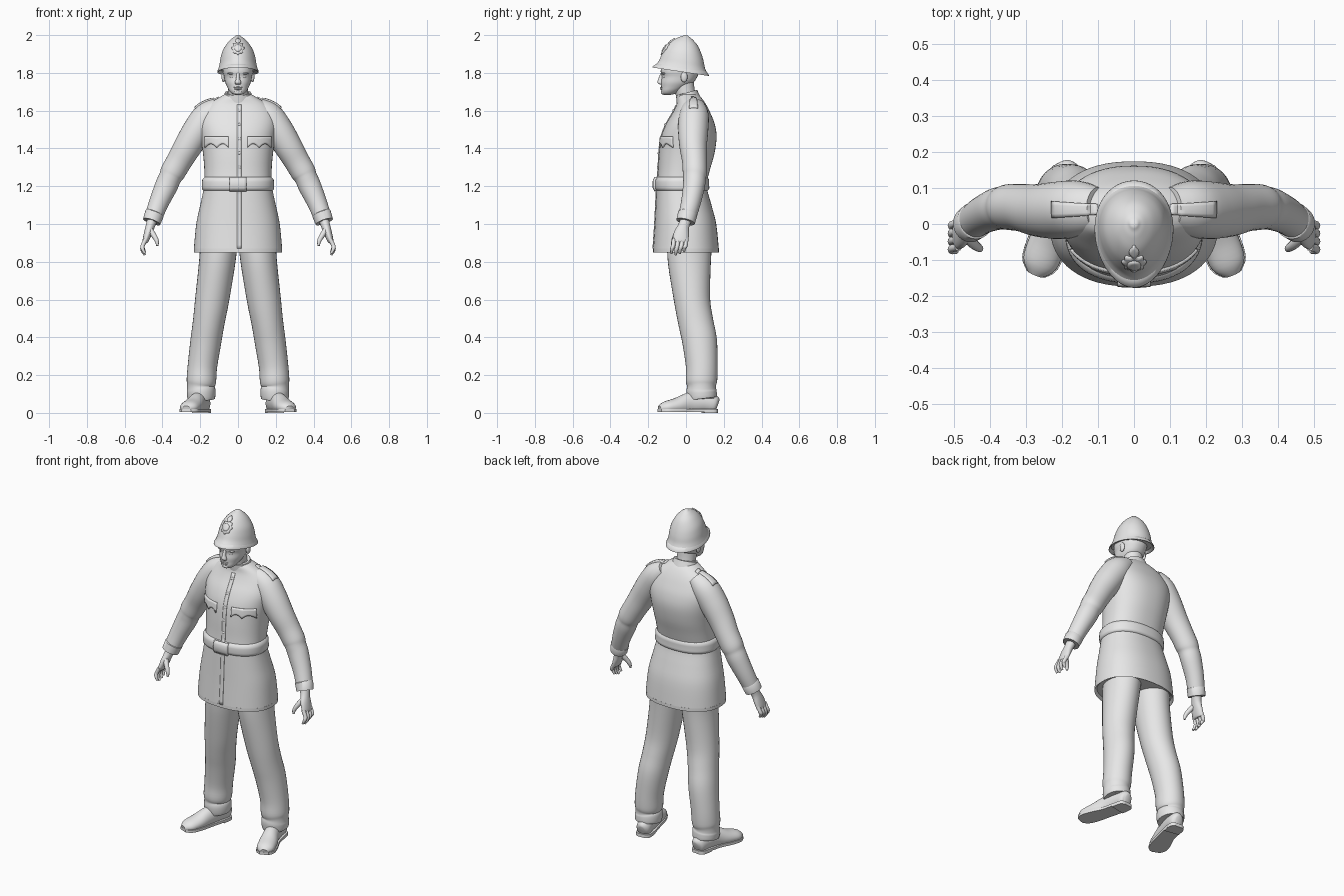
import bpy
import bmesh
import math
from mathutils import Vector
from mathutils.bvhtree import BVHTree

if "Cube" in bpy.data.objects:
    bpy.data.objects.remove(bpy.data.objects["Cube"])

# One plain grey for the whole figure
grey = bpy.data.materials.new("plain grey")
grey.use_nodes = True
grey.diffuse_color = (.8, .8, .8, 1)
grey.node_tree.nodes["Principled BSDF"].inputs["Base Color"].default_value = (.8, .8, .8, 1)

UP = Vector((0, 0, 1))
BACK = Vector((0, 1, 0))
surfaces = []          # cloth surfaces that trims are laid on


def finish(name, bm, angle=50, surface=False):
    """Turn a bmesh into a smooth-shaded object."""
    bmesh.ops.recalc_face_normals(bm, faces=bm.faces[:])
    if surface:
        surfaces.append(BVHTree.FromBMesh(bm))
    mesh = bpy.data.meshes.new(name)
    bm.to_mesh(mesh)
    bm.free()
    mesh.materials.append(grey)
    obj = bpy.data.objects.new(name, mesh)
    bpy.context.collection.objects.link(obj)
    bpy.ops.object.select_all(action='DESELECT')
    obj.select_set(True)
    bpy.context.view_layer.objects.active = obj
    bpy.ops.object.shade_smooth_by_angle(angle=math.radians(angle))
    return obj


def spline(rings, steps):
    """Smoothly interpolate the rings of a loft."""
    out = []
    last = len(rings) - 1
    for i in range(last):
        a, b, c, d = (rings[max(0, min(last, i + k))] for k in (-1, 0, 1, 2))
        for s in range(steps):
            t = s / steps
            out.append([q + t / 2 * (r - p + t * (2*p - 5*q + 4*r - w + t * (3*(q - r) + w - p)))
                        for p, q, r, w in zip(a, b, c, d)])
    out.append(list(rings[last]))
    return out


def loft(name, rings, side=1, ref=BACK, flat=False, power=2, steps=4, sides=32,
         shear=0, egg=0, clamp=None, surface=False, angle=50):
    """Skin rings of (x, y, z, half width, half depth); side=-1 mirrors."""
    rings = spline(rings, steps)
    centres = [Vector(r[:3]) for r in rings]
    bm = bmesh.new()
    loops = []
    for i, r in enumerate(rings):
        tangent = centres[min(i + 1, len(rings) - 1)] - centres[max(i - 1, 0)]
        tangent = UP if flat else tangent.normalized()
        u = ref.cross(tangent).normalized()
        v = tangent.cross(u)
        loop = []
        for k in range(sides):
            ang = math.tau * k / sides
            c, s = (math.copysign(abs(f) ** (2 / power), f) for f in (math.cos(ang), math.sin(ang)))
            p = centres[i] + u * (r[3] * c * (1 + egg * s)) + v * (r[4] * s)
            p.z += shear * (p.y - r[1])
            if clamp:
                p.z = min(max(p.z, clamp[0]), clamp[1])
            loop.append(bm.verts.new((p.x * side, p.y, p.z)))
        loops.append(loop)
    for low, high in zip(loops, loops[1:]):
        for k in range(sides):
            j = (k + 1) % sides
            bm.faces.new((low[k], low[j], high[j], high[k]))
    bm.faces.new(loops[0])
    bm.faces.new(loops[-1])
    return finish(name, bm, angle, surface)


def project(point, direction):
    """Nearest cloth surface point along a direction."""
    hits = [t.ray_cast(point, direction) for t in surfaces]
    hits = [h for h in hits if h[0] is not None]
    return min(hits, key=lambda h: h[3])[0] if hits else point


def plate(name, shape, direction, columns, rows, thickness=.012):
    """Lay a thin trim piece on the cloth; shape(u, v) gives the ray start."""
    bm = bmesh.new()
    grid = [[bm.verts.new(project(Vector(shape(i / columns, j / rows)), direction))
             for j in range(rows + 1)] for i in range(columns + 1)]
    for a, b in zip(grid, grid[1:]):
        for j in range(rows):
            bm.faces.new((a[j], b[j], b[j + 1], a[j + 1]))
    bmesh.ops.remove_doubles(bm, verts=bm.verts[:], dist=.0002)
    obj = finish(name, bm, 35)
    solid = obj.modifiers.new("thickness", 'SOLIDIFY')
    solid.thickness = thickness
    solid.offset = 0
    return obj


def blob(name, centre, size):
    """Small ellipsoid."""
    bm = bmesh.new()
    bmesh.ops.create_uvsphere(bm, u_segments=16, v_segments=10, radius=1)
    for v in bm.verts:
        v.co = Vector(centre) + Vector(a * b for a, b in zip(v.co, size))
    return finish(name, bm)


def upright(profile):
    """Rings from (height, half width, front, back)."""
    return [(0, (f + b) / 2, z, w, (b - f) / 2) for z, w, f, b in profile]


# Tunic body, with the hem turned inwards
loft("tunic_hem", upright([(.94, .2, -.14, .14), (.86, .222, -.163, .163),
                           (.85, .234, -.174, .174), (.87, .234, -.174, .174)]),
     flat=True, power=2.3, steps=1, sides=64)
loft("tunic", upright([(.865, .234, -.174, .174), (1, .221, -.165, .16), (1.1, .2, -.16, .135),
                       (1.2, .18, -.155, .11), (1.28, .178, -.148, .125), (1.37, .185, -.143, .15),
                       (1.46, .198, -.132, .162), (1.53, .205, -.105, .152), (1.59, .19, -.07, .128),
                       (1.635, .155, -.05, .105), (1.67, .1, -.045, .08), (1.69, .065, -.035, .055)]),
     flat=True, power=2.3, sides=64, surface=True)
loft("belt", upright([(1.175, .18, -.15, .11), (1.185, .191, -.163, .123), (1.21, .191, -.165, .122),
                      (1.235, .189, -.163, .122), (1.25, .175, -.148, .11)]),
     flat=True, power=2.3, steps=2, sides=64, surface=True)

# Collar and neck
loft("collar", [(0, .022, 1.625, .088, .07), (0, .003, 1.695, .07, .058),
                (0, .002, 1.697, .06, .049), (0, .005, 1.68, .056, .045)], steps=1)
loft("neck", [(0, .015, 1.62, .056, .05), (0, -.005, 1.7, .054, .052), (0, -.02, 1.78, .056, .06)])

# Head and face
loft("head", upright([(1.684, .015, -.118, -.08), (1.69, .032, -.127, -.055), (1.705, .046, -.131, -.03),
                      (1.725, .057, -.131, .005), (1.75, .068, -.132, .04), (1.78, .074, -.128, .06),
                      (1.81, .08, -.134, .07), (1.86, .078, -.125, .07)]), flat=True, power=2.2)
loft("nose", [(0, -.124, 1.8, .009, .01), (0, -.134, 1.77, .01, .012),
              (0, -.136, 1.748, .017, .015), (0, -.13, 1.738, .012, .008)], flat=True, sides=16)
blob("upper_lip", (0, -.129, 1.723), (.024, .008, .004))
blob("lower_lip", (0, -.128, 1.715), (.02, .009, .005))
blob("chin", (0, -.121, 1.697), (.022, .012, .012))

# Helmet, tipped down at the back
loft("helmet_brim", [(0, -.028, 1.84, .085, .11), (0, -.028, 1.807, .103, .143),
                     (0, -.028, 1.806, .109, .149), (0, -.028, 1.813, .108, .148),
                     (0, -.024, 1.83, .1, .13)], flat=True, steps=1, sides=48, shear=-.15, egg=.1)
loft("helmet", [(0, -.026, 1.82, .104, .137), (0, -.022, 1.845, .098, .122), (0, -.018, 1.88, .092, .111),
                (0, -.014, 1.92, .08, .094), (0, -.008, 1.958, .056, .068), (0, -.003, 1.982, .032, .038),
                (0, 0, 1.992, .018, .02), (0, 0, 1.998, .01, .01), (0, 0, 2, .002, .002)],
     flat=True, sides=48, shear=-.15, egg=.1, surface=True)


def disc(z, radius, points=0):
    """Polar outline in front of the figure, optionally star edged."""
    def shape(u, v):
        ang = math.tau * u
        r = radius * v * (1 + .1 * math.cos(points * ang))
        return r * math.sin(ang), -1, z + r * math.cos(ang)
    return shape


plate("helmet_badge", disc(1.928, .03, 8), BACK, 48, 3)
plate("badge_centre", disc(1.928, .016), BACK, 24, 2, .02)
plate("badge_crown", disc(1.966, .012, 4), BACK, 24, 2, .014)

# Front closing, buttons and buckle
plate("front_placket", lambda u, v: (.022 * u - .004, -1, .87 + .76 * v), BACK, 2, 40, .008)
plate("belt_buckle", lambda u, v: (.09 * u - .045, -1, 1.178 + .066 * v), BACK, 6, 4, .024)
for i in range(5):
    spot = project(Vector((.007, -1, 1.3 + .075 * i)), BACK)
    blob(f"button_{i + 1}", spot, (.009, .008, .009))

for side, label in ((1, "left"), (-1, "right")):
    # Sleeve and cuff
    loft(f"{label}_sleeve", [(.1, .042, 1.625, .05, .06), (.155, .042, 1.575, .078, .078),
                             (.21, .038, 1.5, .08, .08), (.265, .038, 1.412, .074, .073),
                             (.31, .045, 1.335, .068, .066), (.345, .047, 1.275, .066, .064),
                             (.36, .045, 1.245, .06, .06), (.38, .042, 1.2, .06, .058),
                             (.42, .025, 1.11, .052, .052), (.452, .002, 1.025, .046, .047)],
         side, surface=True)
    loft(f"{label}_cuff", [(.44, .01, 1.06, .046, .047), (.442, .009, 1.055, .051, .052),
                           (.457, -.002, 1.012, .048, .05), (.456, -.001, 1.015, .038, .04)],
         side, steps=1)

    # Hand with four fingers and a thumb
    loft(f"{label}_palm", [(.452, .003, 1.03, .028, .03), (.464, -.012, .99, .024, .03),
                           (.477, -.024, .95, .021, .04), (.49, -.03, .91, .016, .042),
                           (.492, -.031, .9, .01, .036)], side, sides=20)
    for n, name in enumerate(("index", "middle", "ring", "little")):
        y = .022 * n - .064
        short = .008 * abs(n - 1)
        loft(f"{label}_{name}_finger", [(.488, y, .92, .011, .011), (.505, y - .004, .885, .011, .011),
                                        (.505, y - .01, .86 + short, .01, .01),
                                        (.493, y - .013, .836 + short, .006, .006)], side, sides=12)
    loft(f"{label}_thumb", [(.47, -.03, .975, .015, .018), (.446, -.055, .94, .014, .014),
                            (.43, -.067, .91, .011, .011), (.427, -.072, .885, .006, .006)], side, sides=12)

    # Trouser leg, breaking over the shoe
    loft(f"{label}_trouser_leg", [(.1, .02, .92, .1, .12), (.11, .018, .8, .096, .114),
                                  (.137, .032, .6, .09, .096), (.155, .052, .48, .084, .093),
                                  (.17, .072, .38, .082, .092), (.188, .083, .25, .078, .084),
                                  (.194, .082, .17, .078, .083), (.197, .082, .14, .072, .076),
                                  (.195, .082, .115, .076, .08), (.195, .086, .075, .072, .077),
                                  (.195, .086, .08, .055, .06)], side)

    # Shoe turned slightly outwards, with sole and heel
    shoe = [(.184, .167, .04, .018, .03), (.186, .15, .045, .04, .05), (.197, .09, .055, .044, .055),
            (.215, .02, .05, .044, .058), (.24, -.05, .036, .052, .043), (.262, -.11, .028, .048, .032),
            (.274, -.14, .022, .022, .016)]
    sole = [(x, y, .015, w + .004, .05) for x, y, z, w, h in shoe]
    loft(f"{label}_shoe", shoe, side, ref=UP, clamp=(.014, 1))
    loft(f"{label}_sole", sole, side, ref=UP, power=3, clamp=(.005, .02), angle=30)
    loft(f"{label}_heel", sole[:3], side, ref=UP, power=3, clamp=(0, .018), angle=30)

    # Scalloped pocket flap and shoulder strap
    plate(f"{label}_pocket_flap",
          lambda u, v: (side * (.05 + .122 * u), -1,
                        1.462 - (1 - v) * (.058 - .02 * abs(math.sin(math.tau * u)))),
          BACK, 24, 4, .016)
    plate(f"{label}_shoulder_strap",
          lambda u, v: (side * (.1 + .125 * u), .04 + (v - .5) * (.028 + .016 * u), 1.8),
          -UP, 12, 4, .014)

    # Ear, eye and brow
    blob(f"{label}_ear", (side * .077, -.01, 1.778), (.01, .018, .028))
    blob(f"{label}_eye", (side * .03, -.112, 1.78), (.013, .011, .008))
    blob(f"{label}_brow", (side * .032, -.116, 1.797), (.024, .013, .006))
